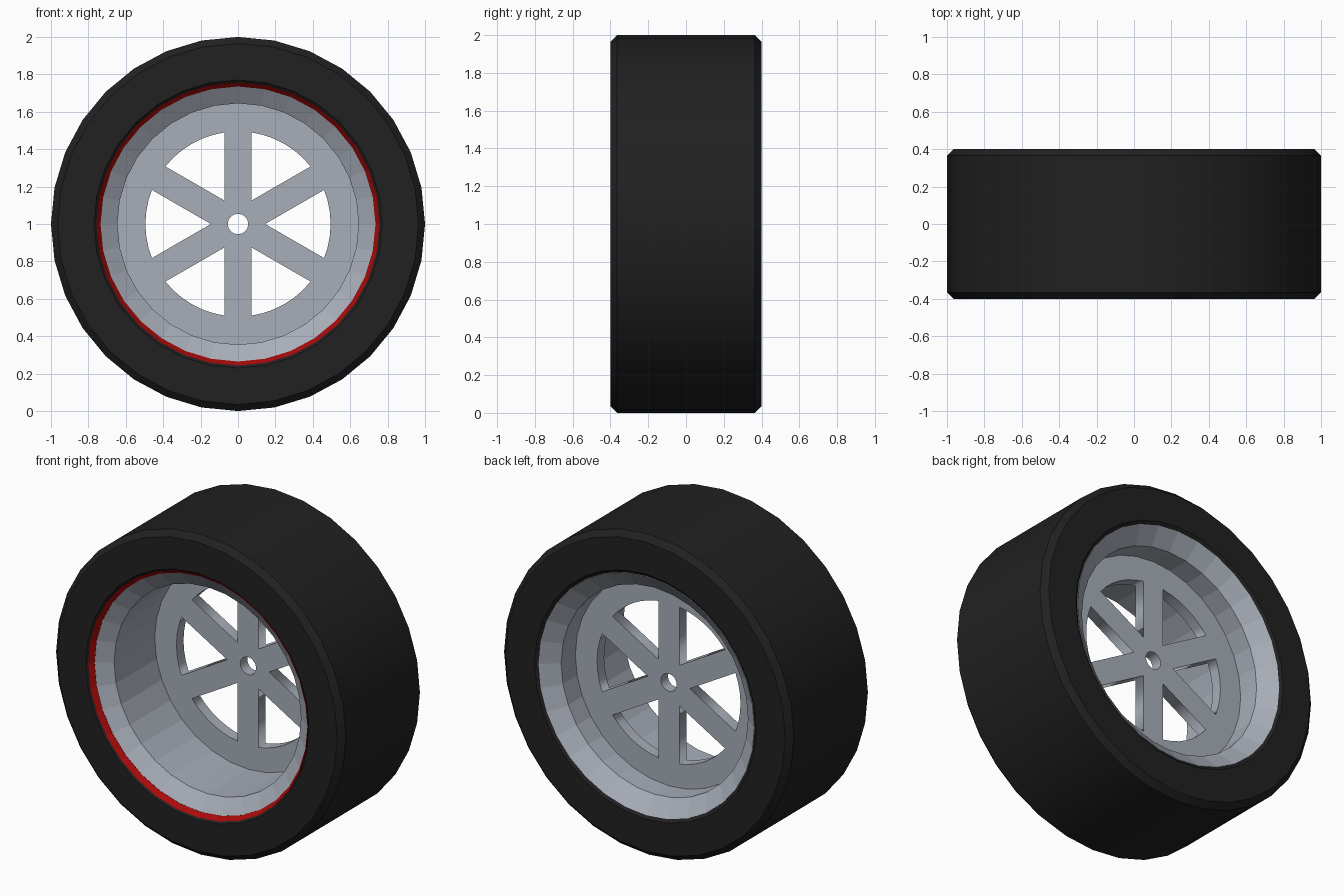
import bpy, bmesh
from math import sin, cos, pi, asin, radians

if "Cube" in bpy.data.objects:
    bpy.data.objects.remove(bpy.data.objects["Cube"])

SEG = 32
CENTRE_Z = 1.0


def material(name, rgb):
    m = bpy.data.materials.new(name)
    m.diffuse_color = (*rgb, 1)
    m.use_nodes = True
    m.node_tree.nodes["Principled BSDF"].inputs["Base Color"].default_value = m.diffuse_color
    return m


black = material("rubber", (0.015, 0.015, 0.015))
red = material("red_paint", (0.4, 0.003, 0.003))
silver = material("alloy", (0.39, 0.42, 0.48))


def lathe(name, profile, mat, smooth=False):
    """Spin a closed (radius, y) profile around the wheel axle."""
    bm = bmesh.new()
    rings = []
    for i in range(SEG):
        a = 2 * pi * i / SEG
        rings.append([bm.verts.new((r * cos(a), y, CENTRE_Z + r * sin(a)))
                      for r, y in profile])
    n = len(profile)
    for i in range(SEG):
        a, b = rings[i], rings[(i + 1) % SEG]
        for j in range(n):
            k = (j + 1) % n
            bm.faces.new((a[j], a[k], b[k], b[j]))
    bmesh.ops.recalc_face_normals(bm, faces=bm.faces)
    me = bpy.data.meshes.new(name)
    bm.to_mesh(me)
    bm.free()
    ob = bpy.data.objects.new(name, me)
    bpy.context.collection.objects.link(ob)
    me.materials.append(mat)
    if smooth:
        bpy.ops.object.select_all(action='DESELECT')
        ob.select_set(True)
        bpy.context.view_layer.objects.active = ob
        bpy.ops.object.shade_smooth_by_angle(angle=radians(30))
    return ob


# Tyre with chamfered shoulders
lathe("tyre", [(0.755, -0.385), (0.77, -0.4), (0.965, -0.4), (1, -0.365),
               (1, 0.365), (0.965, 0.4), (0.765, 0.4), (0.745, 0.385)],
      black, smooth=True)

# Red stripe around the front lip
lathe("red_ring", [(0.757, -0.395), (0.735, -0.365), (0.735, -0.34),
                   (0.757, -0.34)], red)

# Barrel with flared lips on both sides
lathe("rim_barrel", [(0.737, -0.365), (0.645, -0.3), (0.645, 0.31),
                     (0.745, 0.39), (0.75, 0.37), (0.67, 0.29),
                     (0.67, -0.28), (0.75, -0.345)], silver)


# Spoked disc: flat outline with holes, extruded
def circle(r, n):
    return [(r * cos(2 * pi * i / n), r * sin(2 * pi * i / n)) for i in range(n)]


def window(angle, half=0.0725, r=0.495, steps=6):
    """Wedge opening between two neighbouring spokes."""
    edge = pi / 6 - asin(half / r)
    pts = [(2 * half, 0)]
    for i in range(steps + 1):
        t = -edge + 2 * edge * i / steps
        pts.append((r * cos(t), r * sin(t)))
    c, s = cos(angle), sin(angle)
    return [(x * c - y * s, x * s + y * c) for x, y in pts]


curve = bpy.data.curves.new("spoke_outline", 'CURVE')
curve.dimensions = '2D'
curve.fill_mode = 'BOTH'
curve.extrude = 0.035
outlines = [circle(0.65, SEG), circle(0.055, 16)]
outlines += [window(i * pi / 3) for i in range(6)]
for pts in outlines:
    sp = curve.splines.new('POLY')
    sp.points.add(len(pts) - 1)
    for p, (x, y) in zip(sp.points, pts):
        p.co = (x, y, 0, 1)
    sp.use_cyclic_u = True
disc = bpy.data.objects.new("spoked_disc", curve)
bpy.context.collection.objects.link(disc)
disc.location = (0, 0.135, CENTRE_Z)
disc.rotation_euler = (pi / 2, 0, 0)
curve.materials.append(silver)
bpy.ops.object.select_all(action='DESELECT')
disc.select_set(True)
bpy.context.view_layer.objects.active = disc
bpy.ops.object.convert(target='MESH')
